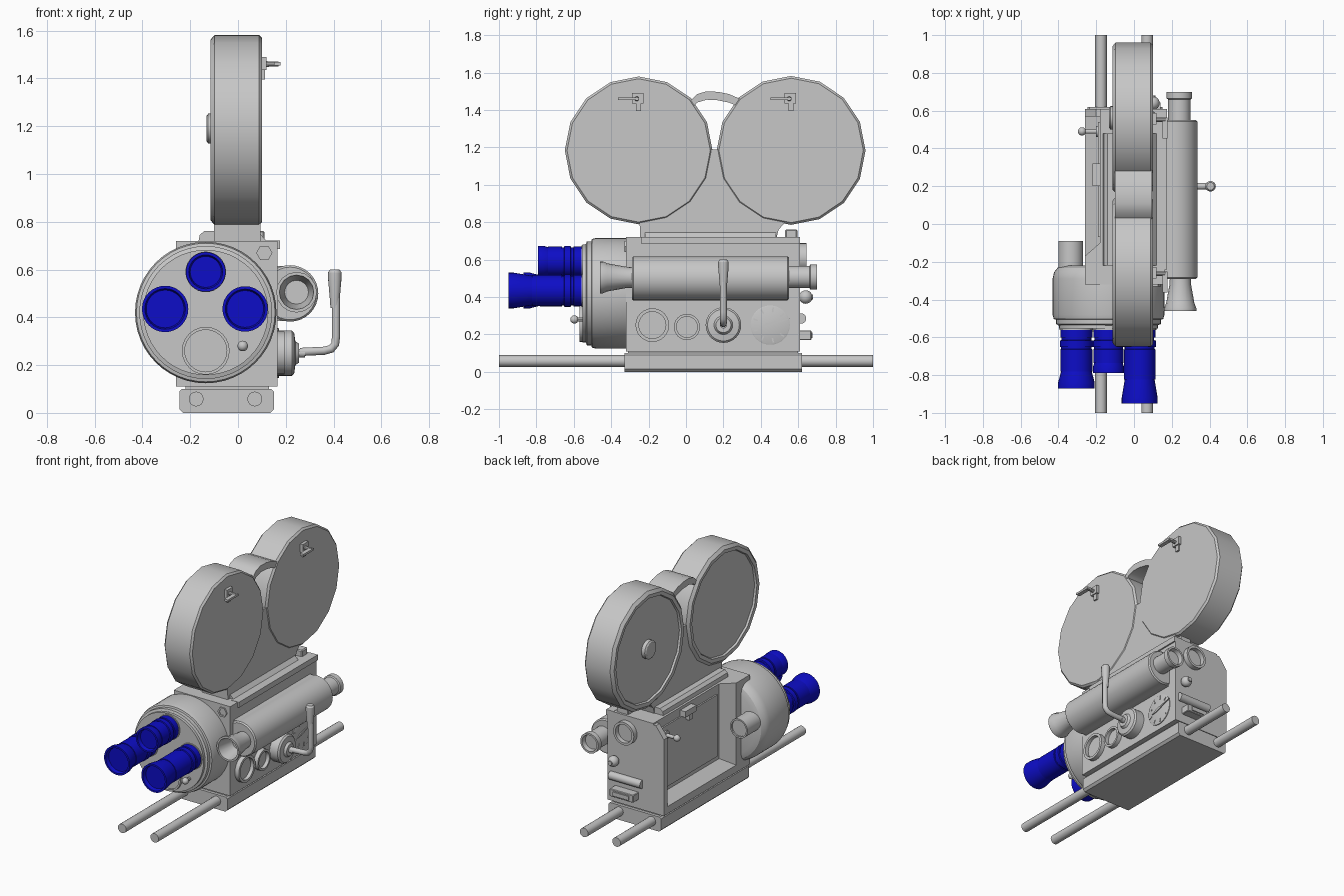
import bpy, bmesh, math
from mathutils import Vector

if "Cube" in bpy.data.objects:
    bpy.data.objects.remove(bpy.data.objects["Cube"])


def material(name, rgb):
    m = bpy.data.materials.new(name)
    m.use_nodes = True
    m.diffuse_color = (*rgb, 1)
    m.node_tree.nodes["Principled BSDF"].inputs["Base Color"].default_value = (*rgb, 1)
    return m


GREY = material("light grey", (0.57, 0.57, 0.57))
BLUE = material("deep blue", (0.004, 0.004, 0.57))


def finish(name, bm, mat=GREY, bevel=0, smooth=True):
    bmesh.ops.recalc_face_normals(bm, faces=bm.faces)
    if bevel:
        bmesh.ops.bevel(bm, geom=bm.edges[:], offset=bevel, segments=1, affect='EDGES')
    me = bpy.data.meshes.new(name)
    bm.to_mesh(me)
    bm.free()
    ob = bpy.data.objects.new(name, me)
    bpy.context.collection.objects.link(ob)
    me.materials.append(mat)
    if smooth:
        bpy.ops.object.select_all(action='DESELECT')
        ob.select_set(True)
        bpy.context.view_layer.objects.active = ob
        bpy.ops.object.shade_smooth_by_angle(angle=math.radians(32))
    return ob


def place(axis, u, v, t):
    """Put 2D point (u, v) at distance t along the axis."""
    return {'x': (t, u, v), 'y': (u, t, v), 'z': (u, v, t)}[axis]


def prism(name, pts, axis, t0, t1, bevel=0, smooth=False):
    bm = bmesh.new()
    ends = [[bm.verts.new(place(axis, u, v, t)) for u, v in pts] for t in (t0, t1)]
    n = len(pts)
    for ring in ends:
        bm.faces.new(ring)
    for i in range(n):
        j = (i + 1) % n
        bm.faces.new((ends[0][i], ends[0][j], ends[1][j], ends[1][i]))
    return finish(name, bm, bevel=bevel, smooth=smooth)


def box(name, x, y, z, bevel=0):
    return prism(name, [(x[0], y[0]), (x[1], y[0]), (x[1], y[1]), (x[0], y[1])], 'z', *z, bevel)


def lathe(name, axis, centre, profile, n=32, mat=GREY):
    """Turn a profile of (radius, distance) about an axis, with capped ends."""
    bm = bmesh.new()
    rings = []
    for r, t in profile:
        angles = [2 * math.pi * i / n for i in range(n)]
        rings.append([bm.verts.new(place(axis, centre[0] + r * math.cos(a),
                                         centre[1] + r * math.sin(a), t)) for a in angles])
    for a, b in zip(rings, rings[1:]):
        for i in range(n):
            j = (i + 1) % n
            bm.faces.new((a[i], a[j], b[j], b[i]))
    bm.faces.new(rings[0])
    bm.faces.new(rings[-1])
    return finish(name, bm, mat)


def ring(name, axis, centre, r, t0, t1, width=0.015, n=24):
    """Raised rim round a sunken face."""
    inner = t0 + (t1 - t0) * 0.3
    lathe(name, axis, centre, [(r, t0), (r, t1), (r - width, t1), (r - width, inner)], n)


def ball(name, centre, r):
    bm = bmesh.new()
    bmesh.ops.create_uvsphere(bm, u_segments=16, v_segments=10, radius=r)
    bmesh.ops.translate(bm, verts=bm.verts, vec=Vector(centre))
    finish(name, bm)


# Base plate and support rods
base = [(-.245, .015), (-.23, 0), (.135, 0), (.15, .015), (.15, .09), (.14, .1), (-.235, .1), (-.245, .09)]
prism("base_plate", base, 'y', -.33, .62)
box("base_spacer", (-.22, .13), (-.31, .6), (.1, .115))
for x, side in ((-.175, "right"), (.07, "left")):
    lathe(side + "_rod", 'y', (x, .058), [(.031, -1), (.031, 1)], 16)

# Camera body with recessed door
box("body_core", (-.18, .165), (-.32, .61), (.11, .72))
prism("front_column", [(-.26, -.32), (-.26, -.17), (-.18, -.1), (-.1, -.1), (-.1, -.32)], 'z', .11, .72)
prism("door_sill", [(-.26, .11), (-.26, .16), (-.18, .21), (-.1, .21), (-.1, .11)], 'y', -.3, .61)
prism("rear_post", [(-.26, .11), (-.26, .63), (-.2, .71), (-.1, .71), (-.1, .11)], 'y', .57, .61)
box("door_panel", (-.19, -.17), (-.07, .54), (.24, .66))
box("door_latch", (-.22, -.17), (.2, .32), (.66, .7))
box("door_latch_tab", (-.215, -.17), (.23, .27), (.62, .67))
box("top_left_ledge", (.12, .175), (-.24, .61), (.685, .722))
lathe("door_knob_stem", 'x', (.49, .6), [(.03, -.17), (.03, -.2), (.012, -.2), (.012, -.27)], 12)
ball("door_knob", (-.275, .49, .6), .022)
lathe("front_bolt", 'y', (.11, .67), [(.034, -.31), (.034, -.33), (.022, -.33), (.022, -.325)], 6)

# Lens turret
turret = [(.235, -.22), (.27, -.232), (.288, -.255), (.296, -.29), (.296, -.48), (.29, -.503),
          (.278, -.506), (.278, -.53), (.262, -.535), (.262, -.553)]
lathe("turret", 'y', (-.135, .42), turret, 48)
lathe("turret_eyepiece", 'y', (-.335, .46), [(.066, -.24), (.066, -.09), (.055, -.09), (.055, -.1)], 24)
ring("empty_lens_port", 'y', (-.135, .26), .1, -.54, -.57, .012)
lathe("turret_pin", 'y', (.02, .28), [(.012, -.54), (.012, -.59)], 10)
ball("turret_pin_knob", (.02, -.597, .28), .022)


def lens(name, x, z, end, r, tip):
    lathe(name + "_mount", 'y', (x, z), [(r + .015, -.5), (r + .015, -.535), (r + .005, -.54), (r + .005, -.56)])
    mid = -.56 + (end + .56) * .55
    prof = [(r, -.555), (r, -.6), (r - .006, -.602), (r - .006, -.615), (r + .003, -.617), (r + .003, -.65),
            (r - .004, -.652), (r - .004, -.662), (r, -.664), (r, mid - .05), (r - .004, mid - .05),
            (tip, end + .03), (tip, end), (tip - .012, end), (tip - .018, end + .025)]
    lathe(name, 'y', (x, z), prof, 32, BLUE)


lens("top_lens", -.135, .59, -.79, .08, .083)
lens("right_lens", -.305, .435, -.87, .085, .097)
lens("left_lens", .03, .435, -.95, .083, .095)

# Viewfinder tube
box("viewfinder_bracket", (.15, .215), (-.28, .54), (.385, .615))
lathe("viewfinder_tube", 'y', (.218, .5), [(.11, -.29), (.118, -.282), (.118, .542), (.11, .55)], 32)
lathe("viewfinder_hood", 'y', (.245, .505),
      [(.055, -.28), (.057, -.32), (.075, -.42), (.085, -.445), (.085, -.46), (.072, -.46), (.05, -.34)], 16)
lathe("viewfinder_eyepiece", 'y', (.24, .507), [(.06, .54), (.06, .66), (.068, .665), (.068, .7), (.055, .7), (.05, .67)], 24)

# Side dials
ring("front_dial", 'x', (-.18, .25), .09, .16, .195, .018)
ring("middle_dial", 'x', (.005, .24), .07, .16, .195, .014)
lathe("gauge_face", 'x', (.45, .25), [(.105, .16), (.105, .17), (.1, .172)], 32)
prism("gauge_needle", [(.39, .235), (.43, .24), (.56, .285), (.43, .26)], 'x', .17, .178)
for i in range(8):
    a = math.radians(40 + 40 * i)
    c, s = math.cos(a), math.sin(a)
    pts = [(.45 + r * c - w * s, .25 + r * s + w * c) for r, w in ((.07, .004), (.095, .004), (.095, -.004), (.07, -.004))]
    prism("gauge_tick", pts, 'x', .17, .176)

# Crank
lathe("crank_hub", 'x', (.2, .25), [(.095, .16), (.095, .225), (.085, .235), (.05, .24), (.04, .255), (.018, .255), (.018, .28)])
curve = bpy.data.curves.new("crank_arm", 'CURVE')
curve.dimensions = '3D'
curve.bevel_depth = .018
curve.bevel_resolution = 3
curve.use_fill_caps = True
spline = curve.splines.new('POLY')
path = [(.26, .255), (.36, .26), (.39, .268), (.407, .288), (.41, .32), (.41, .48)]
spline.points.add(len(path) - 1)
for p, (x, z) in zip(spline.points, path):
    p.co = (x, .2, z, 1)
curve.materials.append(GREY)
bpy.context.collection.objects.link(bpy.data.objects.new("crank_arm", curve))
lathe("crank_grip", 'z', (.405, .2), [(.018, .44), (.021, .48), (.028, .56), (.028, .588), (.02, .6)], 16)

# Rear controls
ring("rear_window", 'y', (.02, .61), .078, .6, .645, .016)
lathe("rear_knob_stem", 'y', (.1, .4), [(.015, .6), (.015, .68)], 10)
ball("rear_knob", (.1, .64, .4), .036)
lathe("rear_roller", 'x', (.615, .285), [(.028, -.1), (.028, .14)], 16)
box("rear_socket", (-.07, .11), (.6, .67), (.17, .222), .004)
box("rear_socket_plate", (-.04, .08), (.66, .677), (.182, .21))

# Magazine neck and top fittings
prism("magazine_neck", [(-.245, .72), (.485, .72), (.495, .76), (.53, .8), (.5, .85), (-.25, .85)], 'x', -.1, .095)
prism("neck_flange", [(-.165, .72), (-.16, .745), (-.14, .762), (.08, .762), (.12, .72)], 'y', -.22, .48)
box("rear_top_catch", (.02, .11), (.53, .595), (.71, .762), .006)
prism("magazine_web", [(-.24, .82), (.13, 1.19), (.18, 1.19), (.55, .82)], 'x', -.1, .095)

# Film magazines with latches
for name, y, r in (("front", -.253, .395), ("rear", .562, .398)):
    rim = [(r - .05, -.1), (r - .045, -.113), (r - .02, -.115), (r, -.098), (r, .088), (r - .012, .1)]
    lathe(name + "_magazine", 'x', (y, 1.184), rim, 16)
    box(name + "_latch_plate", (.09, .12), (y - .035, y + .025), (1.435, 1.49))
    box(name + "_latch_tail", (.09, .112), (y - .015, y + .012), (1.395, 1.44))
    lathe(name + "_latch_pin", 'x', (y - .01, 1.46), [(.013, .11), (.01, .17)], 10)
    box(name + "_latch_lever", (.15, .178), (y - .11, y + .002), (1.454, 1.468))
lathe("magazine_hub", 'x', (.562, 1.19), [(.062, -.09), (.062, -.125), (.052, -.132)], 20)

# Carrying strap between the magazines
arc = [(.02, 1.42), (.06, 1.46), (.11, 1.475), (.17, 1.472), (.23, 1.46), (.3, 1.43)]
outer = [(y, z + .025) for y, z in arc]
prism("carry_strap", [(y, z - .02) for y, z in arc] + outer[::-1], 'x', -.1, .095, smooth=True)
